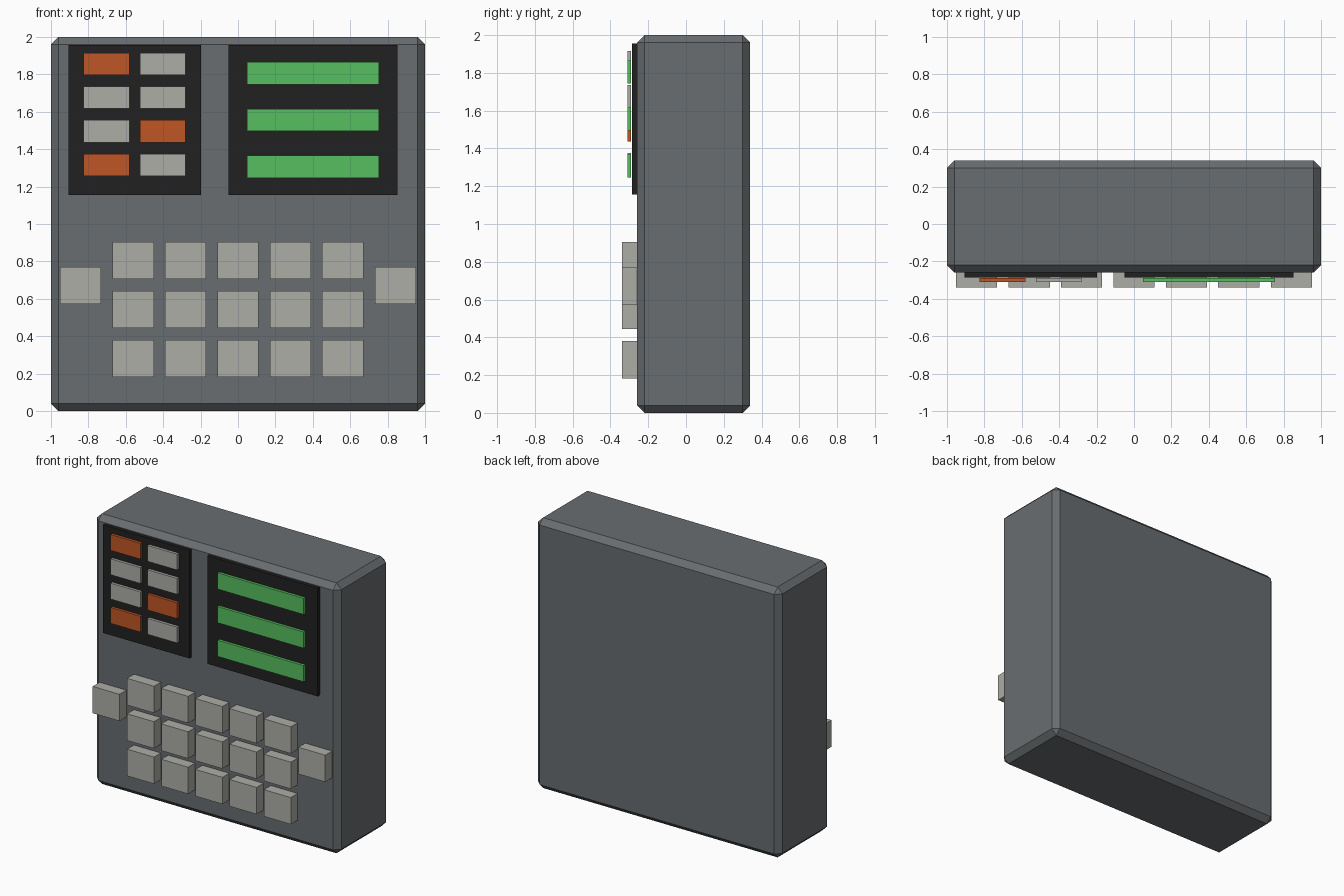
import bpy, bmesh

old = bpy.data.objects.get("Cube")
if old:
    bpy.data.objects.remove(old, do_unlink=True)


def material(name, rgb):
    m = bpy.data.materials.new(name)
    m.use_nodes = True
    m.diffuse_color = (*rgb, 1)
    m.node_tree.nodes["Principled BSDF"].inputs["Base Color"].default_value = (*rgb, 1)
    return m


body_grey = material("body grey", (0.14, 0.153, 0.16))
panel_black = material("panel black", (0.015, 0.015, 0.015))
key_grey = material("key grey", (0.423, 0.423, 0.39))
lamp_orange = material("lamp orange", (0.52, 0.093, 0.018))
display_green = material("display green", (0.095, 0.52, 0.115))


def box(name, mat, x, z, width, height, front, back, bevel=0):
    """Box centred at x, z that spans front to back along y."""
    mesh = bpy.data.meshes.new(name)
    bm = bmesh.new()
    bmesh.ops.create_cube(bm, size=1)
    bmesh.ops.scale(bm, vec=(width, back - front, height), verts=bm.verts)
    bmesh.ops.translate(bm, vec=(x, (front + back) / 2, z), verts=bm.verts)
    bm.to_mesh(mesh)
    bm.free()
    mesh.materials.append(mat)
    obj = bpy.data.objects.new(name, mesh)
    bpy.context.collection.objects.link(obj)
    if bevel:
        mod = obj.modifiers.new("chamfer", "BEVEL")
        mod.width = bevel
        mod.segments = 1
    return obj


# Chamfered housing
FACE = -0.26
box("housing", body_grey, 0, 1, 2, 2, FACE, 0.34, bevel=0.04)

# Black panels
box("lamp_panel", panel_black, -0.552, 1.556, 0.706, 0.8, -0.285, FACE)
box("display_panel", panel_black, 0.4, 1.556, 0.904, 0.8, -0.285, FACE)

# Indicator lamps, some lit orange
lit = {(0, 0), (2, 1), (3, 0)}
for row in range(4):
    for col in range(2):
        mat = lamp_orange if (row, col) in lit else key_grey
        box(f"lamp_{row + 1}_{col + 1}", mat, -0.703 + 0.3 * col,
            1.856 - 0.18 * row, 0.244, 0.118, -0.31, -0.29)

# Green display bars
for row in range(3):
    box(f"display_bar_{row + 1}", display_green, 0.402, 1.805 - 0.249 * row,
        0.706, 0.12, -0.31, -0.29)

# Keypad
for row in range(3):
    for col in range(5):
        box(f"key_{row + 1}_{col + 1}", key_grey, 0.28 * (col - 2),
            0.805 - 0.262 * row, 0.22, 0.198, -0.34, FACE)

# Side keys
for side, name in ((1, "left_side_key"), (-1, "right_side_key")):
    box(name, key_grey, 0.842 * side, 0.67, 0.22, 0.198, -0.34, FACE)
